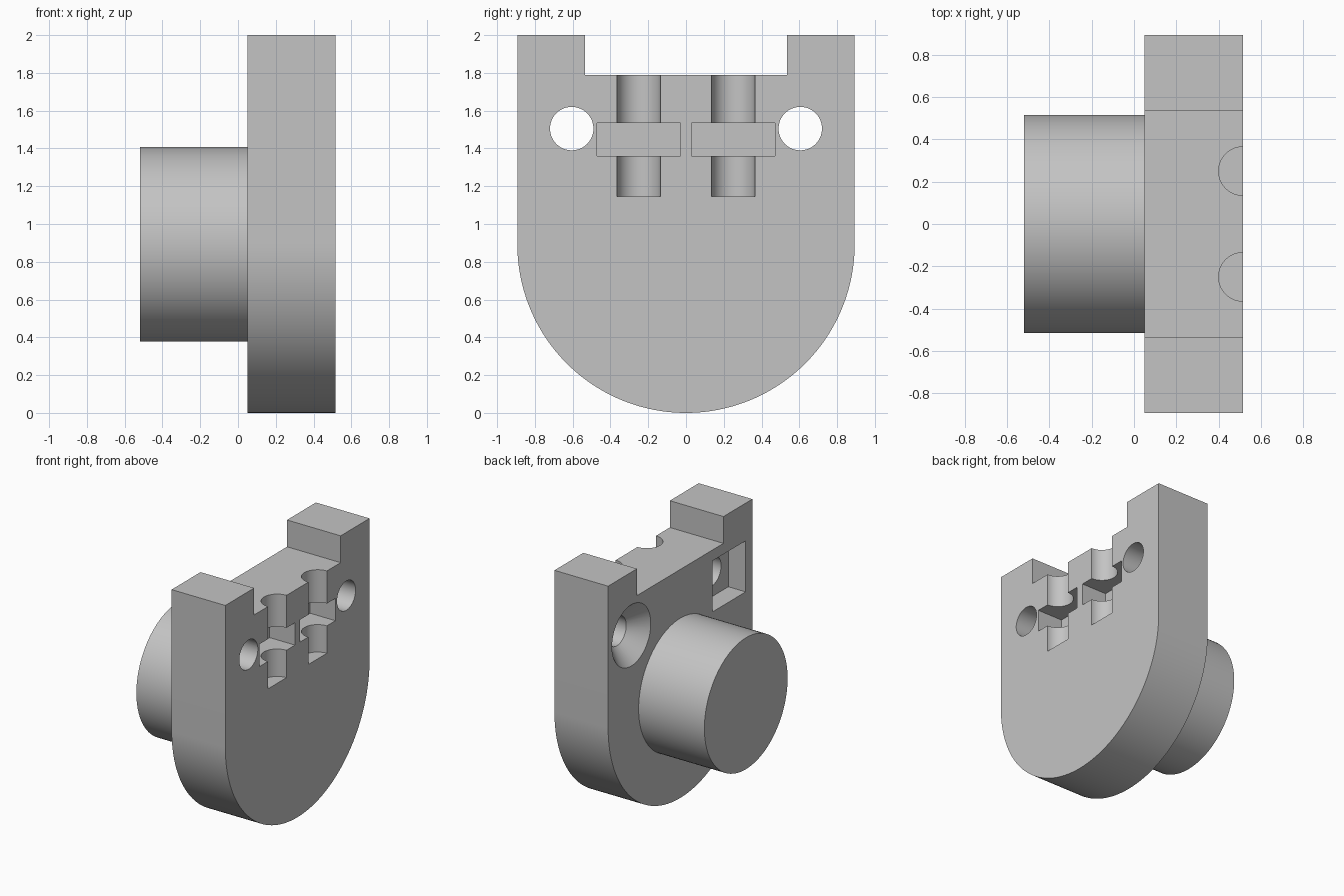
import bpy
import bmesh
from math import pi, cos, sin, radians
from mathutils import Matrix, Vector

cube = bpy.data.objects.get("Cube")
if cube:
    bpy.data.objects.remove(cube, do_unlink=True)

# Plain grey material
grey = bpy.data.materials.new("plain grey")
grey.use_nodes = True
colour = (0.55, 0.55, 0.55, 1)
grey.diffuse_color = colour
grey.node_tree.nodes["Principled BSDF"].inputs["Base Color"].default_value = colour

FRONT, BACK = 0.515, 0.05      # plate faces along x
RADIUS = 0.893                 # rounded lower end of the plate
HOLE = 0.115
HOLE_Y, HOLE_Z = 0.605, 1.505


def add_object(name, bm):
    bmesh.ops.recalc_face_normals(bm, faces=bm.faces)
    mesh = bpy.data.meshes.new(name)
    bm.to_mesh(mesh)
    bm.free()
    mesh.materials.append(grey)
    obj = bpy.data.objects.new(name, mesh)
    bpy.context.collection.objects.link(obj)
    return obj


def box(name, low, high):
    low, high = Vector(low), Vector(high)
    bm = bmesh.new()
    place = Matrix.Translation((low + high) / 2) @ Matrix.Diagonal((*(high - low), 1))
    bmesh.ops.create_cube(bm, size=1, matrix=place)
    return add_object(name, bm)


def rod(name, start, end, r1, r2=None, segments=64):
    start, end = Vector(start), Vector(end)
    axis = end - start
    turn = axis.to_track_quat('Z', 'Y').to_matrix().to_4x4()
    bm = bmesh.new()
    bmesh.ops.create_cone(bm, cap_ends=True, segments=segments, radius1=r1,
                          radius2=r1 if r2 is None else r2, depth=axis.length,
                          matrix=Matrix.Translation((start + end) / 2) @ turn)
    return add_object(name, bm)


def cut(target, cutter):
    mod = target.modifiers.new("cut", 'BOOLEAN')
    mod.operation, mod.solver, mod.object = 'DIFFERENCE', 'EXACT', cutter
    bpy.context.view_layer.objects.active = target
    bpy.ops.object.modifier_apply(modifier=mod.name)
    bpy.data.objects.remove(cutter, do_unlink=True)


# Plate: round lower end, straight sides, notched top edge
steps = 96
outline = [(-RADIUS * cos(pi * i / steps), RADIUS - RADIUS * sin(pi * i / steps))
           for i in range(steps + 1)]
outline += [(RADIUS, 2), (0.535, 2), (0.535, 1.79),
            (-0.535, 1.79), (-0.535, 2), (-RADIUS, 2)]
bm = bmesh.new()
face = bm.faces.new([bm.verts.new((BACK, y, z)) for y, z in outline])
extruded = bmesh.ops.extrude_face_region(bm, geom=[face])["geom"]
bmesh.ops.translate(bm, vec=(FRONT - BACK, 0, 0),
                    verts=[v for v in extruded if isinstance(v, bmesh.types.BMVert)])
plate = add_object("mounting_plate", bm)

for side in (-1, 1):
    # Half-round screw channel and nut slot
    y = side * 0.25
    cut(plate, rod("channel_cutter", (FRONT, y, 1.145), (FRONT, y, 1.9), HOLE))
    cut(plate, box("slot_cutter", (FRONT - 0.22, y - 0.22, 1.36),
                   (FRONT + 0.1, y + 0.22, 1.535)))
    # Through hole
    y = side * HOLE_Y
    cut(plate, rod("hole_cutter", (BACK - 0.1, y, HOLE_Z), (FRONT + 0.1, y, HOLE_Z), HOLE))

# Countersink on one hole, square nut pocket on the other
cut(plate, rod("countersink_cutter", (BACK - 0.02, HOLE_Y, HOLE_Z),
               (BACK + 0.125, HOLE_Y, HOLE_Z), 0.26, HOLE))
cut(plate, box("pocket_cutter", (BACK - 0.1, -HOLE_Y - 0.205, HOLE_Z - 0.2),
               (BACK + 0.15, -HOLE_Y + 0.205, HOLE_Z + 0.2)))

# Round boss behind the plate
boss = rod("round_boss", (-0.52, 0, 0.893), (BACK + 0.01, 0, 0.893), 0.515, segments=96)

bpy.ops.object.select_all(action='DESELECT')
for obj in (plate, boss):
    obj.select_set(True)
bpy.context.view_layer.objects.active = plate
bpy.ops.object.shade_smooth_by_angle(angle=radians(30))
